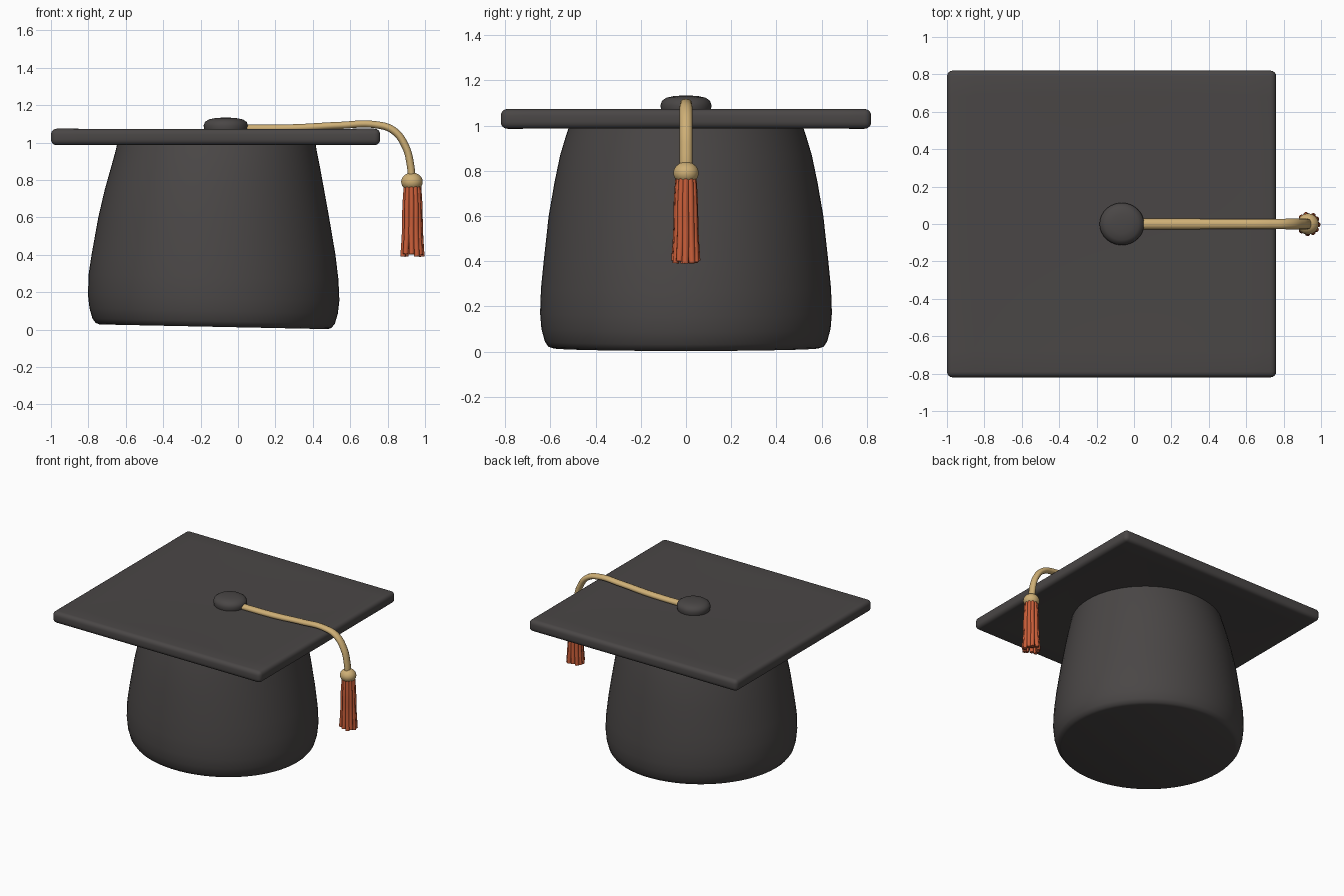
import bpy, bmesh, math, random
from mathutils import Vector

if "Cube" in bpy.data.objects:
    bpy.data.objects.remove(bpy.data.objects["Cube"])

random.seed(4)


def material(name, rgb):
    m = bpy.data.materials.new(name)
    m.diffuse_color = (*rgb, 1)
    m.use_nodes = True
    m.node_tree.nodes["Principled BSDF"].inputs["Base Color"].default_value = m.diffuse_color
    return m


BLACK = material("charcoal_cloth", (0.068, 0.062, 0.061))
GOLD = material("gold_cord", (0.62, 0.43, 0.18))
ORANGE = material("orange_thread", (0.58, 0.11, 0.04))


def finish(obj, mat, angle=60):
    obj.data.materials.clear()
    obj.data.materials.append(mat)
    bpy.ops.object.select_all(action='DESELECT')
    obj.select_set(True)
    bpy.context.view_layer.objects.active = obj
    bpy.ops.object.shade_smooth_by_angle(angle=math.radians(angle))
    return obj


def from_bmesh(name, bm, mat, angle=60):
    bmesh.ops.recalc_face_normals(bm, faces=bm.faces[:])
    me = bpy.data.meshes.new(name)
    bm.to_mesh(me)
    bm.free()
    obj = bpy.data.objects.new(name, me)
    bpy.context.collection.objects.link(obj)
    return finish(obj, mat, angle)


def loft(name, rings, mat, n=64, angle=60):
    """Stack ellipses given as (z, centre_x, radius_x, radius_y), capped at both ends."""
    bm = bmesh.new()
    loops = []
    for z, cx, rx, ry in rings:
        loops.append([bm.verts.new((cx + rx * math.cos(2 * math.pi * i / n),
                                    ry * math.sin(2 * math.pi * i / n), z)) for i in range(n)])
    for a, b in zip(loops, loops[1:]):
        for i in range(n):
            j = (i + 1) % n
            bm.faces.new((a[i], a[j], b[j], b[i]))
    bm.faces.new(loops[0])
    bm.faces.new(loops[-1])
    # slight lean of the lower rim
    for v in bm.verts:
        if name == "cap_crown" and v.co.z < 0.3:
            v.co.z = max(0, v.co.z - 0.013 * (v.co.x + 0.13) / 0.63)
    return from_bmesh(name, bm, mat, angle)


def tube(name, pts, radii, r, mat):
    cu = bpy.data.curves.new(name, 'CURVE')
    cu.dimensions = '3D'
    cu.bevel_depth = r
    cu.bevel_resolution = 3
    cu.use_fill_caps = True
    cu.resolution_u = 8
    sp = cu.splines.new('BEZIER')
    sp.bezier_points.add(len(pts) - 1)
    for bp, p, s in zip(sp.bezier_points, pts, radii):
        bp.co = p
        bp.radius = s
        bp.handle_left_type = bp.handle_right_type = 'AUTO'
    obj = bpy.data.objects.new(name, cu)
    bpy.context.collection.objects.link(obj)
    bpy.ops.object.select_all(action='DESELECT')
    obj.select_set(True)
    bpy.context.view_layer.objects.active = obj
    bpy.ops.object.convert(target='MESH')
    return finish(bpy.context.view_layer.objects.active, mat)


# Crown: flared drum with a rounded lower rim
loft("cap_crown", [
    (0.015, -0.130, 0.610, 0.590), (0.022, -0.130, 0.630, 0.610), (0.045, -0.130, 0.648, 0.625),
    (0.10, -0.130, 0.664, 0.640), (0.17, -0.130, 0.672, 0.646), (0.28, -0.131, 0.668, 0.642),
    (0.40, -0.131, 0.652, 0.630), (0.60, -0.130, 0.617, 0.608), (0.75, -0.126, 0.586, 0.582),
    (0.87, -0.120, 0.558, 0.557), (0.95, -0.117, 0.539, 0.533), (1.02, -0.115, 0.525, 0.510)], BLACK)

# Board: square slab with rounded edges, a little thinner towards the middle
bm = bmesh.new()
bmesh.ops.create_cube(bm, size=1)
for v in bm.verts:
    v.co = (v.co.x * 1.76 - 0.12, v.co.y * 1.64, v.co.z * 0.088)
bmesh.ops.bevel(bm, geom=bm.edges[:], offset=0.03, segments=4, profile=0.5, affect='EDGES')
for axis, mid, half in ((0, -0.12, 0.88), (1, 0, 0.82)):
    for k in range(-5, 6):
        co, no = Vector((0, 0, 0)), Vector((0, 0, 0))
        co[axis] = mid + half * k / 6
        no[axis] = 1
        bmesh.ops.bisect_plane(bm, geom=bm.verts[:] + bm.edges[:] + bm.faces[:],
                               plane_co=co, plane_no=no)
for v in bm.verts:
    dip = (1 - ((v.co.x + 0.12) / 0.88) ** 2) * (1 - (v.co.y / 0.82) ** 2)
    v.co.z = 1.03 + v.co.z * (1 - 0.25 * dip)
from_bmesh("cap_board", bm, BLACK)

# Button in the centre of the board
loft("cap_button", [(1.04, -0.065, 0.105, 0.100), (1.065, -0.065, 0.115, 0.110),
                    (1.09, -0.065, 0.119, 0.113), (1.11, -0.065, 0.112, 0.106),
                    (1.124, -0.065, 0.090, 0.086), (1.131, -0.065, 0.055, 0.052),
                    (1.133, -0.065, 0.02, 0.02)], BLACK, 40)

# Cord running over the edge and down to the tassel
cord = tube("tassel_cord", [(0.0, 0, 1.075), (0.3, 0, 1.078), (0.55, 0, 1.092), (0.73, 0, 1.096),
                            (0.83, 0, 1.065), (0.895, 0, 0.98), (0.922, 0, 0.88), (0.93, 0, 0.79)],
            [1, 1, 0.95, 0.95, 1, 1, 1, 1], 0.021, GOLD)
for v in cord.data.vertices:
    v.co.y *= 1.35

# Knot: bead with a narrow collar
bpy.ops.mesh.primitive_uv_sphere_add(segments=32, ring_count=16, radius=0.056,
                                     location=(0.93, 0, 0.79))
knot = bpy.context.object
knot.name = "tassel_knot"
knot.scale = (1.03, 1.0, 0.88)
finish(knot, GOLD)

# Tassel: core and a ring of loose strands
loft("tassel_core", [(0.43, 0.932, 0.035, 0.035), (0.6, 0.932, 0.038, 0.038),
                     (0.76, 0.93, 0.036, 0.036)], ORANGE, 16, 40)
N = 11
for i in range(N):
    a = 2 * math.pi * i / N
    c, s = math.cos(a), math.sin(a)
    w = random.uniform(-0.006, 0.006)
    end = 0.388 + random.uniform(0, 0.018)
    pts = [(0.932 + r * c - w * t * s, r * s + w * t * c, z)
           for r, z, t in ((0.034, 0.775, 0), (0.040, 0.66, 0.6), (0.042, 0.53, 0.4), (0.051, end, 1))]
    tube(f"tassel_strand_{i + 1}", pts, [0.9, 1, 1.05, 1.0], 0.0145, ORANGE)
